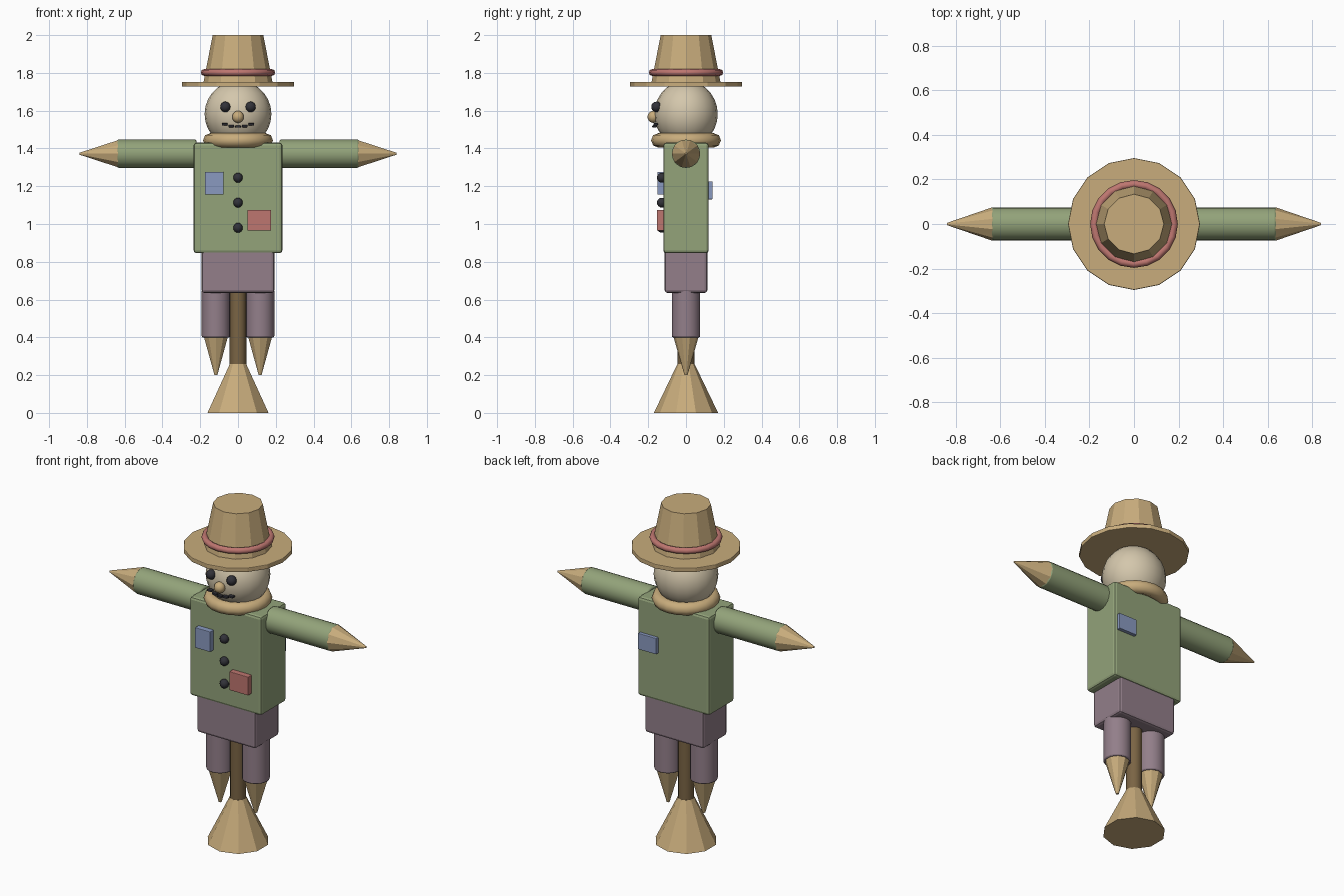
import bpy
from math import pi

if "Cube" in bpy.data.objects:
    bpy.data.objects.remove(bpy.data.objects["Cube"], do_unlink=True)


def material(name, rgb):
    # Colours are given as 0-255 display values and converted to linear
    lin = [((c / 255 + 0.055) / 1.055) ** 2.4 for c in rgb] + [1]
    m = bpy.data.materials.new(name)
    m.use_nodes = True
    m.diffuse_color = lin
    bsdf = m.node_tree.nodes["Principled BSDF"]
    bsdf.inputs["Base Color"].default_value = lin
    bsdf.inputs["Roughness"].default_value = 0.9
    return m


STRAW = material("straw", (200, 172, 124))
SHIRT = material("shirt green", (147, 163, 122))
TROUSERS = material("trouser mauve", (147, 127, 138))
SACK = material("sackcloth", (212, 199, 172))
WOOD = material("wood", (122, 100, 68))
DARK = material("charcoal", (50, 50, 57))
RED = material("faded red", (190, 118, 112))
BLUE = material("faded blue", (138, 154, 192))


def finish(name, mat, bevel=0.0, smooth=False):
    ob = bpy.context.object
    ob.name = name
    ob.data.materials.append(mat)
    if smooth:
        bpy.ops.object.shade_smooth_by_angle(angle=pi / 4)
    if bevel:
        mod = ob.modifiers.new("soft edges", "BEVEL")
        mod.width = bevel
        mod.segments = 2
        mod.limit_method = "ANGLE"
        mod.angle_limit = pi / 4
    return ob


def box(name, mat, loc, size, bevel=0.0):
    bpy.ops.mesh.primitive_cube_add(size=1, location=loc)
    bpy.context.object.scale = size
    bpy.ops.object.transform_apply(location=False, rotation=False)
    return finish(name, mat, bevel)


def cone(name, mat, loc, r1, r2, depth, sides, rot=(0, 0, 0), bevel=0.0, smooth=False):
    bpy.ops.mesh.primitive_cone_add(vertices=sides, radius1=r1, radius2=r2,
                                    depth=depth, location=loc, rotation=rot)
    return finish(name, mat, bevel, smooth)


def ball(name, mat, loc, r, segments=10, rings=8, flat=1.0):
    bpy.ops.mesh.primitive_uv_sphere_add(segments=segments, ring_count=rings,
                                         radius=r, location=loc)
    bpy.context.object.scale.y = flat
    bpy.ops.object.transform_apply(location=False, rotation=False)
    return finish(name, mat, smooth=True)


def ring(name, mat, z, major, minor, segments):
    bpy.ops.mesh.primitive_torus_add(major_segments=segments, minor_segments=8,
                                     major_radius=major, minor_radius=minor,
                                     location=(0, 0, z))
    finish(name, mat)
    bpy.ops.object.shade_smooth()


# Stand
cone("straw_base", STRAW, (0, 0, 0.13), 0.17, 0.045, 0.26, 10)
cone("pole", WOOD, (0, 0, 0.36), 0.044, 0.044, 0.68, 12, smooth=True)

# Body
box("torso", SHIRT, (0, 0, 1.138), (0.47, 0.24, 0.585), 0.015)
box("hips", TROUSERS, (0, 0, 0.75), (0.385, 0.226, 0.23), 0.015)

# Limbs
for side, s in (("left", 1), ("right", -1)):
    turn = (0, s * pi / 2, 0)
    cone(side + "_arm", SHIRT, (s * 0.43, 0, 1.372), 0.075, 0.075, 0.42, 20, turn, 0.008, True)
    cone(side + "_straw_hand", STRAW, (s * 0.738, 0, 1.372), 0.075, 0.005, 0.204, 10, turn)
    cone(side + "_leg", TROUSERS, (s * 0.117, 0, 0.525), 0.075, 0.075, 0.25, 20,
         bevel=0.006, smooth=True)
    cone(side + "_straw_foot", STRAW, (s * 0.117, 0, 0.302), 0.008, 0.067, 0.204, 10)
    ball(side + "_eye", DARK, (s * 0.067, -0.156, 1.62), 0.028)

# Head
ball("head", SACK, (0, 0, 1.582), 0.177, 20, 14, 0.95)
ball("nose", STRAW, (0, -0.172, 1.567), 0.032)
ring("straw_collar", STRAW, 1.443, 0.147, 0.038, 20)
for i in range(-2, 3):
    lift = 0.012 if abs(i) == 2 else 0.002 * abs(i)
    box("mouth_stitch", DARK, (i * 0.035, -0.168 + 0.004 * abs(i), 1.516 + lift),
        (0.03, 0.022, 0.012), 0.003)

# Hat
cone("hat_brim", STRAW, (0, 0, 1.74), 0.296, 0.296, 0.026, 16, bevel=0.004)
cone("hat_crown", STRAW, (0, 0, 1.872), 0.184, 0.134, 0.256, 12)
ring("hat_band", RED, 1.802, 0.179, 0.018, 20)

# Buttons and patches
for z in (1.245, 1.113, 0.98):
    ball("button", DARK, (0, -0.128, z), 0.026)
box("chest_patch", BLUE, (-0.126, -0.134, 1.215), (0.1, 0.036, 0.12), 0.003)
box("belly_patch", RED, (0.112, -0.136, 1.02), (0.125, 0.036, 0.11), 0.003)
box("back_patch", BLUE, (0.158, 0.125, 1.178), (0.12, 0.03, 0.095), 0.003)
